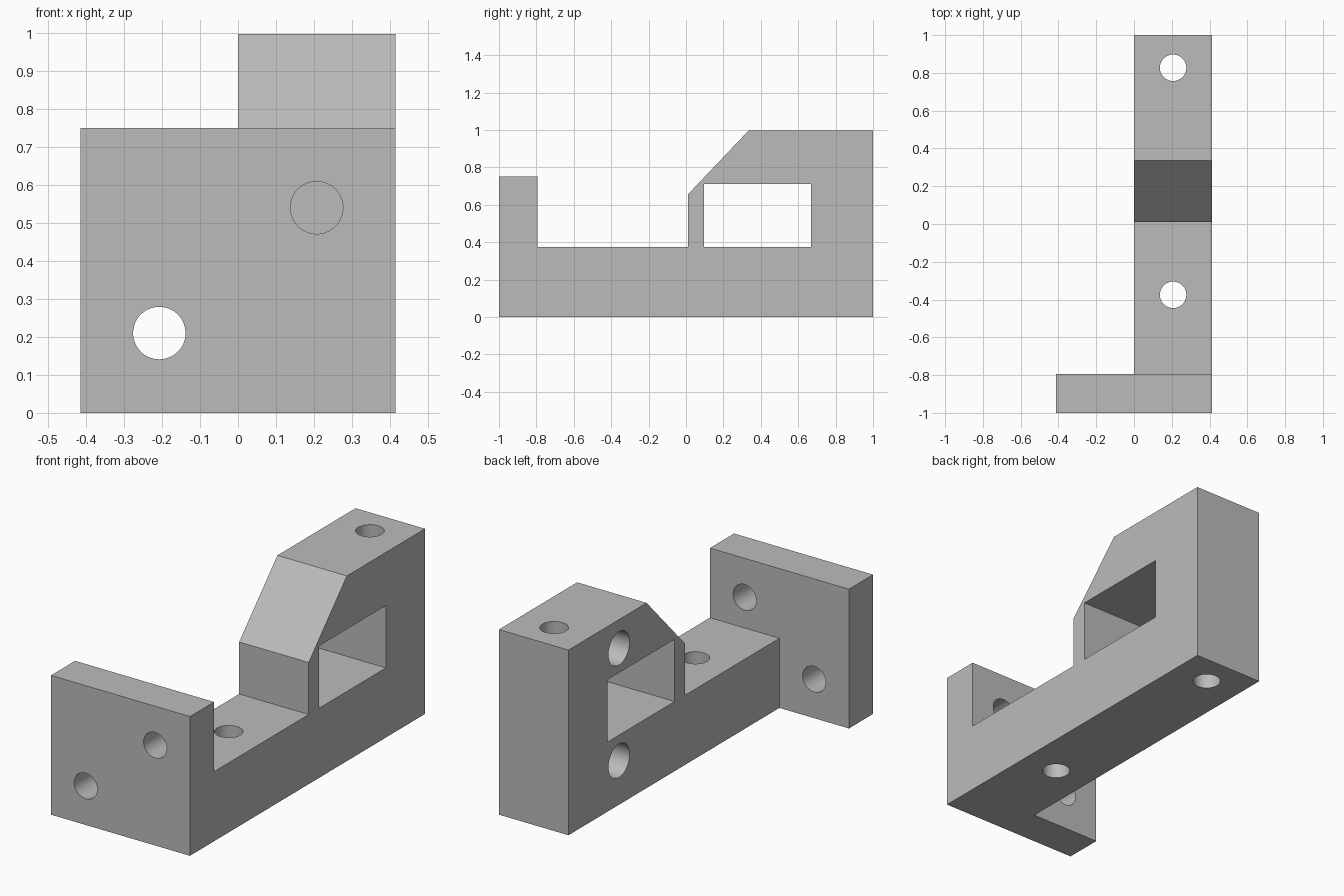
import bpy
import bmesh
from math import pi
from mathutils import Matrix, Vector

cube = bpy.data.objects.get("Cube")
if cube:
    bpy.data.objects.remove(cube, do_unlink=True)

HALF_W = 0.414      # half the width of the end plate
PLATE_Y = -0.795    # rear face of the end plate
BASE_Z = 0.375      # top of the base bar
MID_X = HALF_W / 2

grey = bpy.data.materials.new("plain grey")
grey.use_nodes = True
colour = (0.5, 0.5, 0.5, 1)
grey.diffuse_color = colour
grey.node_tree.nodes["Principled BSDF"].inputs["Base Color"].default_value = colour


def finish(name, bm):
    bmesh.ops.recalc_face_normals(bm, faces=bm.faces)
    mesh = bpy.data.meshes.new(name)
    bm.to_mesh(mesh)
    bm.free()
    mesh.materials.append(grey)
    obj = bpy.data.objects.new(name, mesh)
    bpy.context.collection.objects.link(obj)
    return obj


def box(name, low, high):
    low, high = Vector(low), Vector(high)
    bm = bmesh.new()
    place = Matrix.Translation((low + high) / 2) @ Matrix.Diagonal((*(high - low), 1))
    bmesh.ops.create_cube(bm, size=1, matrix=place)
    return finish(name, bm)


def drill(name, centre, radius, length, axis):
    turn = {"X": Matrix.Rotation(pi / 2, 4, "Y"),
            "Y": Matrix.Rotation(pi / 2, 4, "X"),
            "Z": Matrix.Identity(4)}[axis]
    bm = bmesh.new()
    bmesh.ops.create_cone(bm, cap_ends=True, segments=64, radius1=radius,
                          radius2=radius, depth=length,
                          matrix=Matrix.Translation(centre) @ turn)
    return finish(name, bm)


# Side profile of plate, base and chamfered tower, extruded across the width
profile = [(-1, 0), (1, 0), (1, 0.997), (0.335, 0.997), (0.01, 0.655),
           (0.01, BASE_Z), (PLATE_Y, BASE_Z), (PLATE_Y, 0.75), (-1, 0.75)]
bm = bmesh.new()
side = bm.faces.new([bm.verts.new((-HALF_W, y, z)) for y, z in profile])
swept = bmesh.ops.extrude_face_region(bm, geom=[side])["geom"]
bmesh.ops.translate(bm, vec=(2 * HALF_W, 0, 0),
                    verts=[v for v in swept if isinstance(v, bmesh.types.BMVert)])
bracket = finish("bracket", bm)

# Narrow the base and tower to half width, then open the window
cutters = [box("side_cutter", (-1, PLATE_Y, -1), (0, 2, 2)),
           box("window_cutter", (-0.2, 0.097, BASE_Z), (1, 0.667, 0.71))]

# Vertical bolt holes through the base and tower
for y in (-0.375, 0.827):
    cutters.append(drill("bolt_cutter", (MID_X, y, 0.5), 0.07, 2, "Z"))

# Holes through the end plate
for x, z in ((-MID_X, 0.21), (MID_X, 0.54)):
    cutters.append(drill("plate_cutter", (x, -0.95, z), 0.069, 0.5, "Y"))

# Blind holes in the inner side, above and below the window
for z in (0.237, 0.842):
    cutters.append(drill("blind_cutter", (0, 0.57, z), 0.09, 0.5, "X"))

bpy.ops.object.select_all(action="DESELECT")
bracket.select_set(True)
bpy.context.view_layer.objects.active = bracket
for cutter in cutters:
    cutter.hide_render = True
    cut = bracket.modifiers.new("cut", "BOOLEAN")
    cut.operation = "DIFFERENCE"
    cut.solver = "EXACT"
    cut.object = cutter
    bpy.ops.object.modifier_apply(modifier=cut.name)
    bpy.data.objects.remove(cutter, do_unlink=True)

bpy.ops.object.shade_smooth_by_angle(angle=pi / 6)
